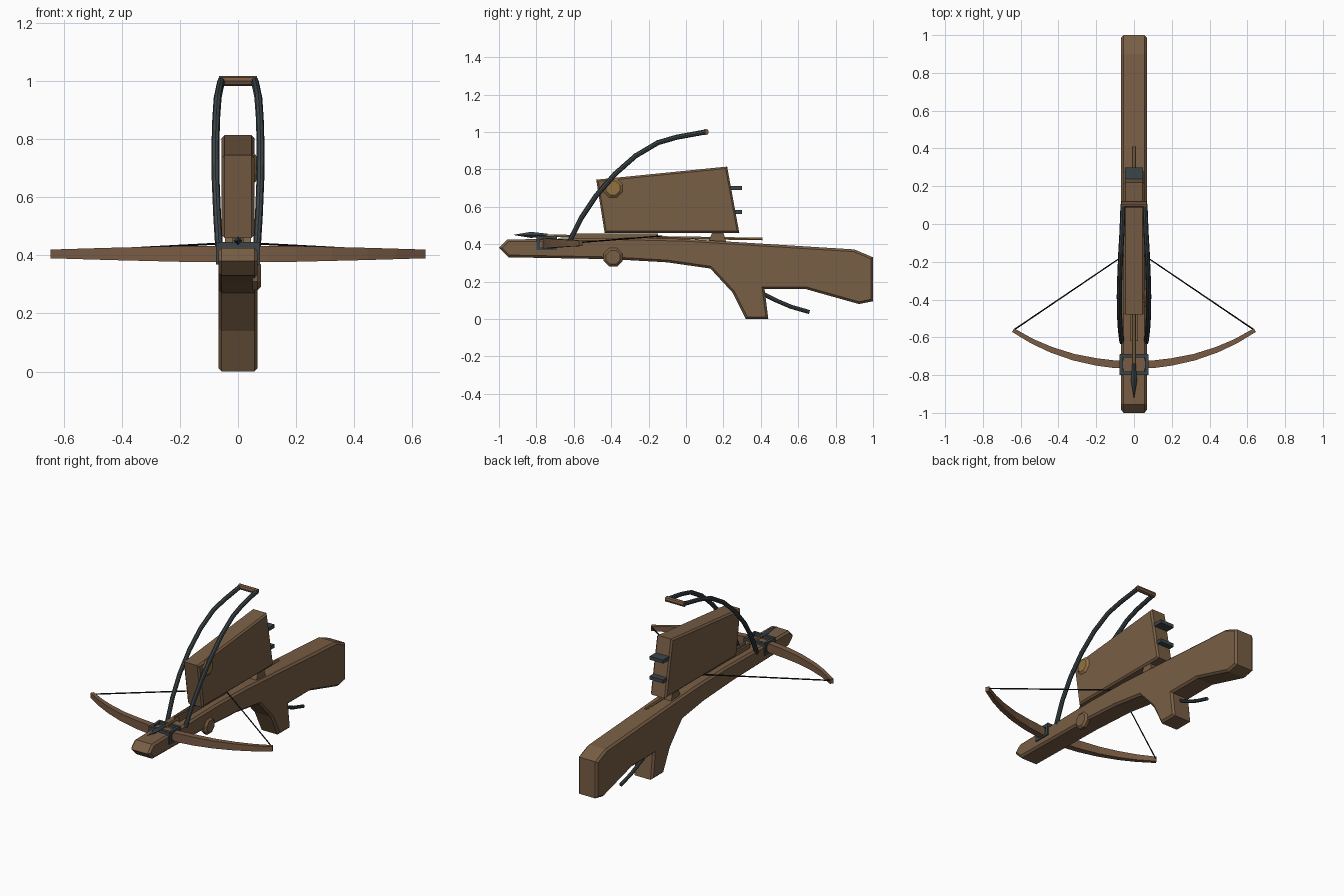
import bpy, bmesh, math
from mathutils import Vector, Matrix

if "Cube" in bpy.data.objects:
    bpy.data.objects.remove(bpy.data.objects["Cube"])

def mat(name, c):
    m = bpy.data.materials.new(name)
    m.diffuse_color = (*c, 1)
    m.use_nodes = True
    m.node_tree.nodes["Principled BSDF"].inputs["Base Color"].default_value = m.diffuse_color
    return m

WOOD = mat("brown wood", (0.19, 0.113, 0.060))
LIMB = mat("reddish wood", (0.19, 0.105, 0.058))
METAL = mat("dark iron", (0.045, 0.060, 0.066))
BRASS = mat("golden brown", (0.29, 0.17, 0.055))
CORD = mat("black cord", (0.008, 0.008, 0.008))

def finish(name, bm, m):
    bmesh.ops.recalc_face_normals(bm, faces=bm.faces)
    me = bpy.data.meshes.new(name)
    bm.to_mesh(me)
    bm.free()
    me.materials.append(m)
    ob = bpy.data.objects.new(name, me)
    bpy.context.collection.objects.link(ob)
    return ob

def slab(name, pts, half, m, bevel=0.0):
    """Side profile (y, z) extruded across x, with chamfered rims."""
    bm = bmesh.new()
    f = bm.faces.new([bm.verts.new((-half, y, z)) for y, z in pts])
    r = bmesh.ops.extrude_face_region(bm, geom=[f])
    bmesh.ops.translate(bm, vec=(2 * half, 0, 0),
                        verts=[v for v in r["geom"] if isinstance(v, bmesh.types.BMVert)])
    if bevel:
        bm.normal_update()
        rims = [e for e in bm.edges if abs(e.verts[0].co.x - e.verts[1].co.x) < 1e-5]
        bmesh.ops.bevel(bm, geom=rims, offset=bevel, segments=1, affect='EDGES')
    return finish(name, bm, m)

def box(name, lo, hi, m):
    bm = bmesh.new()
    lo, hi = Vector(lo), Vector(hi)
    d = hi - lo
    bmesh.ops.create_cube(bm, size=1, matrix=Matrix.Translation((lo + hi) / 2) @ Matrix.Diagonal((*d, 1)))
    return finish(name, bm, m)

def tube(name, pts, radii, m, sides=8, flat=(1, 1), caps=True, up=(0, 0, 1), turn=0.0):
    """Sweep a polygon section along a path; flat scales it sideways / upwards."""
    bm = bmesh.new()
    pts = [Vector(p) for p in pts]
    rings = []
    for i, p in enumerate(pts):
        t = (pts[min(i + 1, len(pts) - 1)] - pts[max(i - 1, 0)]).normalized()
        a = t.cross(Vector(up)).normalized()
        b = a.cross(t)
        r = radii[i] if isinstance(radii, (list, tuple)) else radii
        angles = [turn + 2 * math.pi * k / sides for k in range(sides)]
        rings.append([bm.verts.new(p + a * r * flat[0] * math.cos(u) + b * r * flat[1] * math.sin(u))
                      for u in angles])
    for r0, r1 in zip(rings, rings[1:]):
        for k in range(sides):
            j = (k + 1) % sides
            bm.faces.new((r0[k], r0[j], r1[j], r1[k]))
    if caps:
        bm.faces.new(rings[0])
        bm.faces.new(rings[-1])
    return finish(name, bm, m)

# Stock with grip and butt
slab("stock", [(-1, 0.38), (-0.955, 0.425), (-0.3, 0.435), (0, 0.428), (0.9, 0.372), (1, 0.33),
               (1, 0.095), (0.925, 0.08), (0.64, 0.16), (0.42, 0.16), (0.44, 0), (0.32, 0),
               (0.25, 0.14), (0.13, 0.27), (-0.1, 0.303), (-0.4, 0.32), (-0.95, 0.33)],
     0.068, WOOD, 0.012)

# Magazine box and its rear bars
slab("magazine", [(-0.48, 0.745), (0.22, 0.815), (0.285, 0.46), (-0.435, 0.46)], 0.056, WOOD, 0.01)
for i, z in enumerate((0.70, 0.573)):
    box(f"magazine_bar_{i}", (-0.048, 0.2, z - 0.011), (0.048, 0.30, z + 0.011), METAL)
slab("magazine_foot", [(0.12, 0.415), (0.14, 0.462), (0.2, 0.462), (0.215, 0.41)], 0.045, WOOD)

# Side knobs
def knob(name, y, z, x0, x1, m):
    tube(name, [(x0, y, z), (x0 + (x1 - x0) * 0.6, y, z), (x1, y, z)], [0.054, 0.054, 0.04], m, 8,
         turn=math.pi / 8)
knob("magazine_knob", -0.39, 0.70, 0.04, 0.068, BRASS)
knob("stock_knob", -0.39, 0.33, 0.05, 0.08, WOOD)

# Bow limb, one sweep from tip to tip
half = [(0, -0.745, 0.028), (0.1, -0.743, 0.028), (0.2, -0.73, 0.027), (0.32, -0.705, 0.024),
        (0.44, -0.665, 0.021), (0.54, -0.62, 0.018), (0.64, -0.562, 0.015)]
full = [(-x, y, r) for x, y, r in half[:0:-1]] + half
tube("bow_limb", [(x, y, 0.405) for x, y, r in full], [r * 1.414 for x, y, r in full], LIMB, 4,
     flat=(0.72, 1), turn=math.pi / 4)

# Bow string
tube("bow_string", [(-0.635, -0.56, 0.41), (0, -0.13, 0.444), (0.635, -0.56, 0.41)], 0.004, CORD, 6)

# Iron bracket holding the bow: top bars and a square loop on each side
for i, y in enumerate((-0.80, -0.707)):
    box(f"bracket_top_{i}", (-0.074, y, 0.422), (0.074, y + 0.018, 0.446), METAL)
for s in (-1, 1):
    x0, x1 = sorted((s * 0.058, s * 0.076))
    side = "left" if s < 0 else "right"
    box(f"bracket_upper_{side}", (x0, -0.80, 0.425), (x1, -0.69, 0.444), METAL)
    box(f"bracket_lower_{side}", (x0, -0.80, 0.368), (x1, -0.69, 0.385), METAL)
    for i, y in enumerate((-0.80, -0.709)):
        box(f"bracket_post_{side}_{i}", (x0, y, 0.37), (x1, y + 0.019, 0.444), METAL)
    # Curved lever arm
    path = [(0.064, -0.625, 0.41), (0.072, -0.56, 0.54), (0.077, -0.48, 0.66), (0.078, -0.38, 0.775),
            (0.075, -0.27, 0.872), (0.07, -0.15, 0.943), (0.064, -0.05, 0.972), (0.058, 0.105, 1.0)]
    tube(f"lever_arm_{side}", [(s * x, y, z) for x, y, z in path], 0.0135, METAL, 8, up=(1, 0, 0))
    # Thin guide rail beside the bolt
    x0, x1 = sorted((s * 0.008, s * 0.02))
    box(f"bolt_rail_{side}", (x0, -0.62, 0.425), (x1, -0.15, 0.458), WOOD)

# Lever handle
tube("lever_handle", [(-0.065, 0.105, 1.0), (0.065, 0.105, 1.0)], 0.017, LIMB, 8)

# Bolt with iron head
tube("bolt_shaft", [(0, -0.8, 0.446), (0, 0.41, 0.428)], 0.008, BRASS, 6)
tube("bolt_head", [(0, -0.92, 0.45), (0, -0.83, 0.45), (0, -0.74, 0.447)], [0.001, 0.016, 0.009], METAL, 4)

# Trigger lever behind the grip
tube("trigger", [(0, 0.40, 0.14), (0, 0.48, 0.1), (0, 0.56, 0.066), (0, 0.66, 0.037)], 0.011, METAL, 8,
     up=(1, 0, 0))
